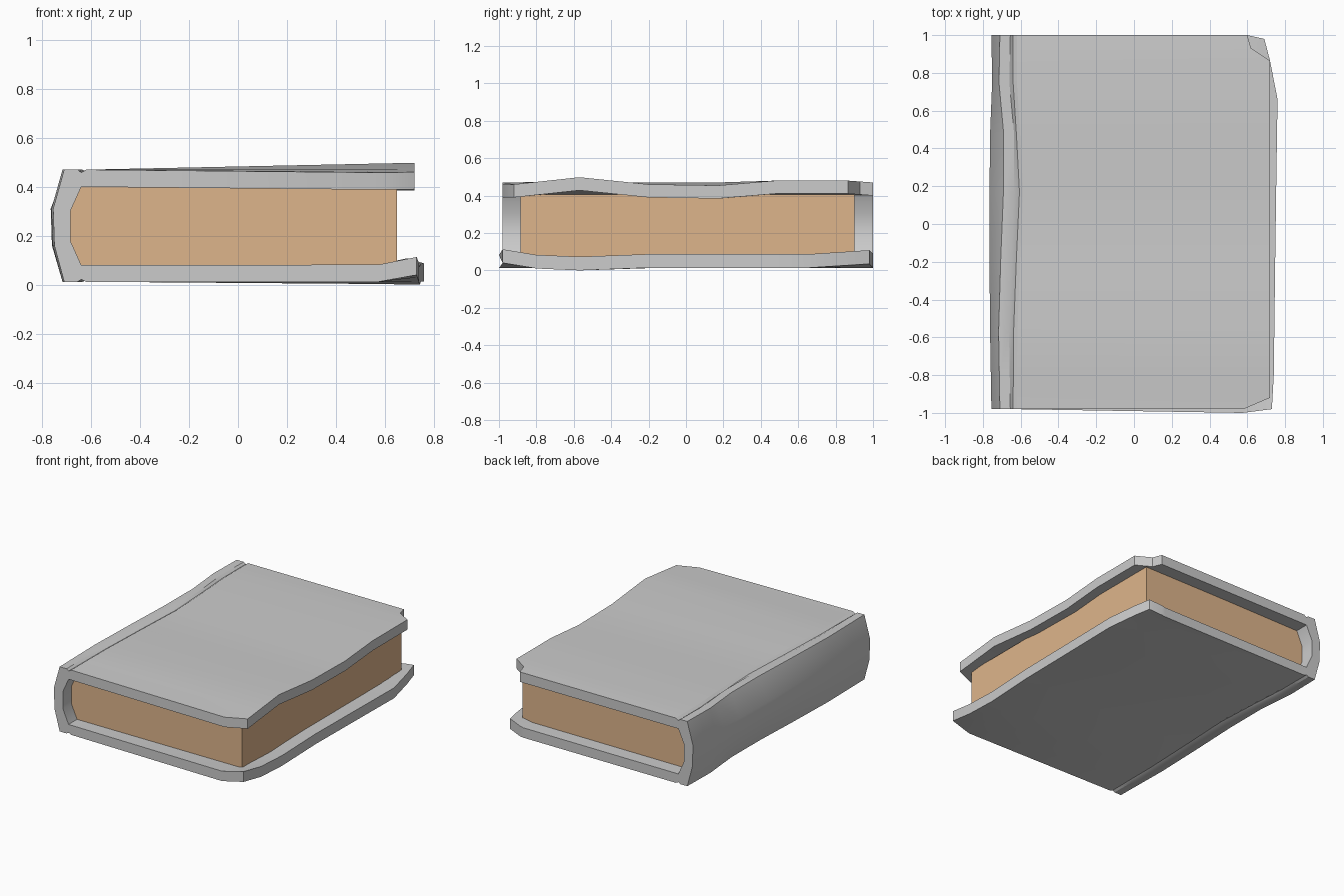
import bpy, bmesh

if "Cube" in bpy.data.objects:
    bpy.data.objects.remove(bpy.data.objects["Cube"])


def lerp_table(table, y):
    """Piecewise-linear lookup in a list of (y, value) pairs."""
    if y <= table[0][0]:
        return table[0][1]
    for (a, va), (b, vb) in zip(table, table[1:]):
        if y <= b:
            return va + (vb - va) * (y - a) / (b - a)
    return table[-1][1]


def loft(name, rings):
    """Skin matching closed rings and cap both ends."""
    bm = bmesh.new()
    rows = [[bm.verts.new(p) for p in ring] for ring in rings]
    n = len(rows[0])
    for a, b in zip(rows, rows[1:]):
        for i in range(n):
            bm.faces.new((a[i], a[(i + 1) % n], b[(i + 1) % n], b[i]))
    bm.faces.new(rows[0][::-1])
    bm.faces.new(rows[-1])
    bmesh.ops.recalc_face_normals(bm, faces=bm.faces)
    me = bpy.data.meshes.new(name)
    bm.to_mesh(me)
    bm.free()
    ob = bpy.data.objects.new(name, me)
    bpy.context.collection.objects.link(ob)
    return ob


# Wear along the length: edge outlines and edge heights of the boards
top_x = [(-.98, .58), (-.92, .72), (.865, .72), (.93, .62), (1, .60)]
top_z = [(-.98, .458), (-.92, .46), (-.57, .498), (-.2, .46), (.17, .454),
         (.48, .48), (.865, .48), (1, .47)]
low_x = [(-.98, .73), (-.8, .74), (0, .75), (.66, .76), (.865, .72),
         (.98, .69), (1, .60)]
low_z = [(-.98, .04), (-.8, .01), (-.57, 0), (-.2, .014), (.66, .014),
         (.98, .035), (1, .015)]
# Wobble of the hinge grooves and the spine
hinge = [(-.98, 0), (-.5, .003), (.2, .035), (.75, 0), (1, 0)]
corner = [(-.98, 0), (-.5, -.008), (.2, .02), (.48, .02), (.75, -.005), (1, 0)]
back = [(-.98, 0), (-.4, -.01), (.4, -.01), (.75, .004), (1, 0)]

# Cover: one C-shaped section lofted front to back
rings = []
for y in (-.98, -.92, -.8, -.57, -.2, .17, .48, .66, .75, .865, .93, .98, 1):
    tx, tz, lx, lz = (lerp_table(t, y) for t in (top_x, top_z, low_x, low_z))
    h, c, s = (lerp_table(t, y) for t in (hinge, corner, back))
    mx = .575
    mz = .003 if y == -.57 else .012
    pts = [(lx, lz), (mx, mz), (-.60 + h - .02, .012), (-.63 + h - .01, .022),
           (-.655 + c, .012), (-.71 + c, .012), (-.75 + s, .16),
           (-.755 + s, .31), (-.71 + c, .47), (-.655 + c, .47),
           (-.63 + h - .01, .458), (-.60 + h - .02, .47), (tx, tz),
           (tx, tz - .07), (-.64, .40), (-.685, .30), (-.685, .18),
           (-.64, .08), (mx, mz + .07), (lx, lz + .073)]
    ring = [(x, y, z) for x, z in pts]
    if y == -.98:                       # front edge of the lower board bows out
        for i in (1, 18):
            ring[i] = (mx, -1, ring[i][2])
    rings.append(ring)
cover = loft("cover", rings)
bpy.context.view_layer.objects.active = cover
cover.select_set(True)
bpy.ops.object.shade_smooth_by_angle(angle=0.5)

# Page block fitted inside the cover
section = [(.65, .07), (-.64, .075), (-.69, .18), (-.69, .30),
           (-.64, .405), (.65, .405)]
pages = loft("pages", [[(x, y, z) for x, z in section] for y in (-.885, .90)])
paper = bpy.data.materials.new("paper")
paper.diffuse_color = (.73, .46, .26, 1)
paper.use_nodes = True
paper.node_tree.nodes["Principled BSDF"].inputs["Base Color"].default_value = paper.diffuse_color
pages.data.materials.append(paper)
